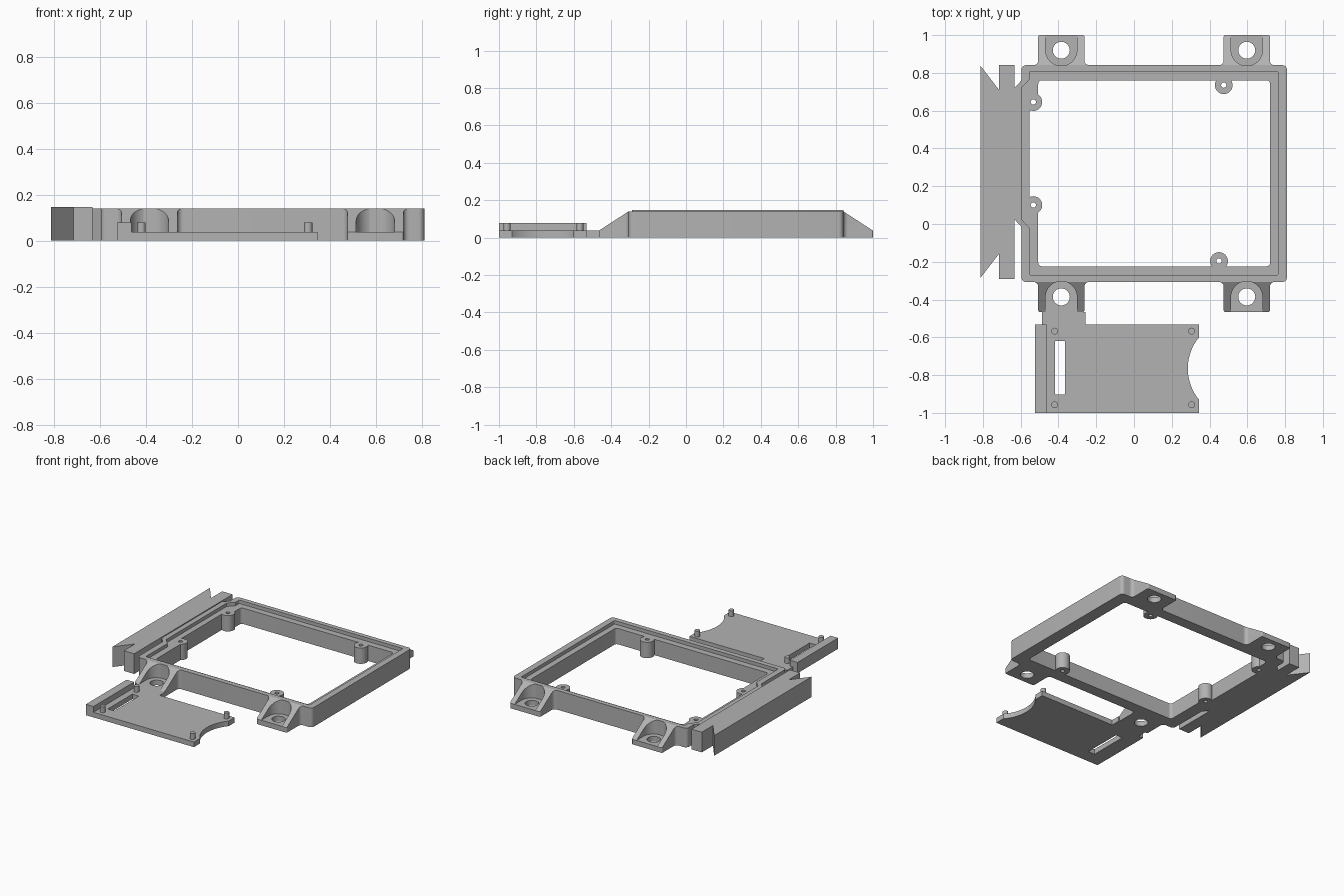
import bpy, bmesh, math
from mathutils import Vector

if "Cube" in bpy.data.objects:
    bpy.data.objects.remove(bpy.data.objects["Cube"])

grey = bpy.data.materials.new("plain grey")
grey.use_nodes = True
grey.diffuse_color = (0.45, 0.45, 0.45, 1)
grey.node_tree.nodes["Principled BSDF"].inputs["Base Color"].default_value = (0.45, 0.45, 0.45, 1)

TOP, LEDGE, BASE = 0.14, 0.115, 0.037
MID_Y = 0.267


def rounded(points, radius, steps=6):
    """Fillet every corner of an outline; a corner may carry its own radius."""
    out, n = [], len(points)
    for i, p in enumerate(points):
        r = p[2] if len(p) > 2 else radius
        c = Vector(p[:2])
        if r <= 0:
            out.append(c)
            continue
        a = (Vector(points[i - 1][:2]) - c).normalized()
        b = (Vector(points[(i + 1) % n][:2]) - c).normalized()
        half = a.angle(b) / 2
        centre = c + (a + b).normalized() * (r / math.sin(half))
        start = c + a * (r / math.tan(half)) - centre
        end = c + b * (r / math.tan(half)) - centre
        sweep = math.pi - 2 * half
        for k in range(steps + 1):
            t = k / steps
            out.append(centre + (start * math.sin((1 - t) * sweep)
                                 + end * math.sin(t * sweep)) / math.sin(sweep))
    return out


def arc(cx, cy, r, a0, a1, steps):
    return [(cx + r * math.cos(math.radians(a0 + (a1 - a0) * k / steps)),
             cy + r * math.sin(math.radians(a0 + (a1 - a0) * k / steps)))
            for k in range(steps + 1)]


def disc(cx, cy, r, sides=32):
    return arc(cx, cy, r, 0, 360, sides)[:-1]


def box(x0, x1, y0, y1):
    return [(x0, y0), (x1, y0), (x1, y1), (x0, y1)]


def prism(name, outline, z0, z1, top=None):
    """Extrude an outline; top(y) gives a sloping upper face."""
    bm = bmesh.new()
    low = [bm.verts.new((p[0], p[1], z0)) for p in outline]
    high = [bm.verts.new((p[0], p[1], top(p[1]) if top else z1)) for p in outline]
    bm.faces.new(low[::-1])
    bm.faces.new(high)
    n = len(outline)
    for i in range(n):
        j = (i + 1) % n
        bm.faces.new((low[i], low[j], high[j], high[i]))
    bmesh.ops.recalc_face_normals(bm, faces=bm.faces)
    mesh = bpy.data.meshes.new(name)
    bm.to_mesh(mesh)
    bm.free()
    mesh.materials.append(grey)
    ob = bpy.data.objects.new(name, mesh)
    bpy.context.collection.objects.link(ob)
    return ob


def combine(ob, tools, operation):
    """Apply booleans and discard the tool solids."""
    for tool in tools:
        mod = ob.modifiers.new("shape", 'BOOLEAN')
        mod.operation, mod.solver, mod.object = operation, 'EXACT', tool
        bpy.context.view_layer.update()
        mesh = bpy.data.meshes.new_from_object(
            ob.evaluated_get(bpy.context.evaluated_depsgraph_get()))
        ob.modifiers.clear()
        ob.data = mesh
        bpy.data.objects.remove(tool)


# Frame body with a bulge towards the rail
outer = rounded([(0.81, -0.307), (0.81, 0.841), (-0.596, 0.841), (-0.596, 0.76, 0),
                 (-0.633, 0.72, 0), (-0.633, 0.025, 0), (-0.596, -0.015, 0),
                 (-0.596, -0.307)], 0.025)
frame = prism("frame", outer, 0, TOP)

# Stepped recess and the large opening
recess = rounded([(0.764, -0.27), (0.764, 0.807), (-0.554, 0.807), (-0.554, 0.765, 0),
                  (-0.596, 0.72, 0), (-0.596, 0.025, 0), (-0.554, -0.02, 0),
                  (-0.554, -0.27)], 0.008)
opening = rounded([(0.721, -0.224), (0.721, 0.761), (-0.507, 0.761), (-0.507, 0.646, 0),
                   (-0.554, 0.646, 0), (-0.554, 0.10, 0), (-0.507, 0.10, 0),
                   (-0.507, -0.224)], 0.02)
combine(frame, [prism("recess_cut", recess, LEDGE, 0.3),
                prism("opening_cut", opening, -0.1, 0.3)], 'DIFFERENCE')

# Screw bosses with pilot holes
bosses = [(-0.533, 0.646), (-0.533, 0.10), (0.475, 0.735), (0.45, -0.196)]
combine(frame, [prism("boss", disc(x, y, 0.047), 0, LEDGE) for x, y in bosses], 'UNION')
combine(frame, [prism("pilot_cut", disc(x, y, 0.014, 16), -0.1, 0.3) for x, y in bosses],
        'DIFFERENCE')
parts = [frame]

# Sloping mounting lugs, each with an open counterbore and a bolt hole
WALL, TIP, HALF, FLARE = 0.841, 1.0, 0.122, 0.025


def flip(points, front):
    return [(p[0], 2 * MID_Y - p[1] if front else p[1]) for p in points]


for side, cx in (("right", -0.385), ("left", 0.597)):
    for front in (False, True):
        plan = rounded([(cx - HALF - FLARE - 0.002, WALL, 0), (cx - HALF, WALL, FLARE),
                        (cx - HALF, TIP, 0.008), (cx + HALF, TIP, 0.008),
                        (cx + HALF, WALL, FLARE), (cx + HALF + FLARE + 0.002, WALL, 0)], 0)

        def slope(y, front=front):
            d = (2 * MID_Y - y if front else y) - WALL
            return TOP + (BASE - TOP) * d / (TIP - WALL)

        lug = prism(f"{'front' if front else 'back'}_{side}_lug", flip(plan, front), 0, 0, slope)
        bore = arc(cx, 0.92, 0.083, 180, 360, 24) + [(cx + 0.083, 1.1), (cx - 0.083, 1.1)]
        combine(lug, [prism("bore_cut", flip(bore, front), BASE, 0.3),
                      prism("bolt_cut", flip(disc(cx, 0.92, 0.045), front), -0.1, 0.3)],
                'DIFFERENCE')
        parts.append(lug)

# Notched rail along the right side
rail = [(-0.633, 0.841), (-0.716, 0.841), (-0.716, 0.712), (-0.813, 0.838),
        (-0.813, -0.285), (-0.716, -0.16), (-0.716, -0.29), (-0.633, -0.29)]
parts.append(prism("side_rail", rail, 0, 0.147))

# Cover plate with scooped end and slot
scoop = arc(0.546, -0.765, 0.261, 219, 141, 20)
plate = prism("cover_plate", [(-0.525, -1.0), (0.345, -1.0), (0.345, scoop[0][1])] + scoop[1:-1]
              + [(0.345, scoop[-1][1]), (0.345, -0.532), (-0.525, -0.532)], 0, BASE)
combine(plate, [prism("slot_cut", box(-0.417, -0.364, -0.902, -0.62), -0.1, 0.2)], 'DIFFERENCE')
parts.append(plate)
parts.append(prism("plate_end_wall", box(-0.525, -0.464, -1.0, -0.532), BASE, 0.079))
parts.append(prism("plate_connector", box(-0.488, -0.258, -0.532, -0.466), 0, BASE))
for x in (-0.42, 0.305):
    for y in (-0.567, -0.957):
        parts.append(prism("plate_pin", disc(x, y, 0.018, 20), BASE, 0.079))

# Smooth fillets, sharp edges
bpy.ops.object.select_all(action='DESELECT')
for ob in parts:
    ob.select_set(True)
bpy.context.view_layer.objects.active = frame
bpy.ops.object.shade_smooth_by_angle(angle=math.radians(30))
